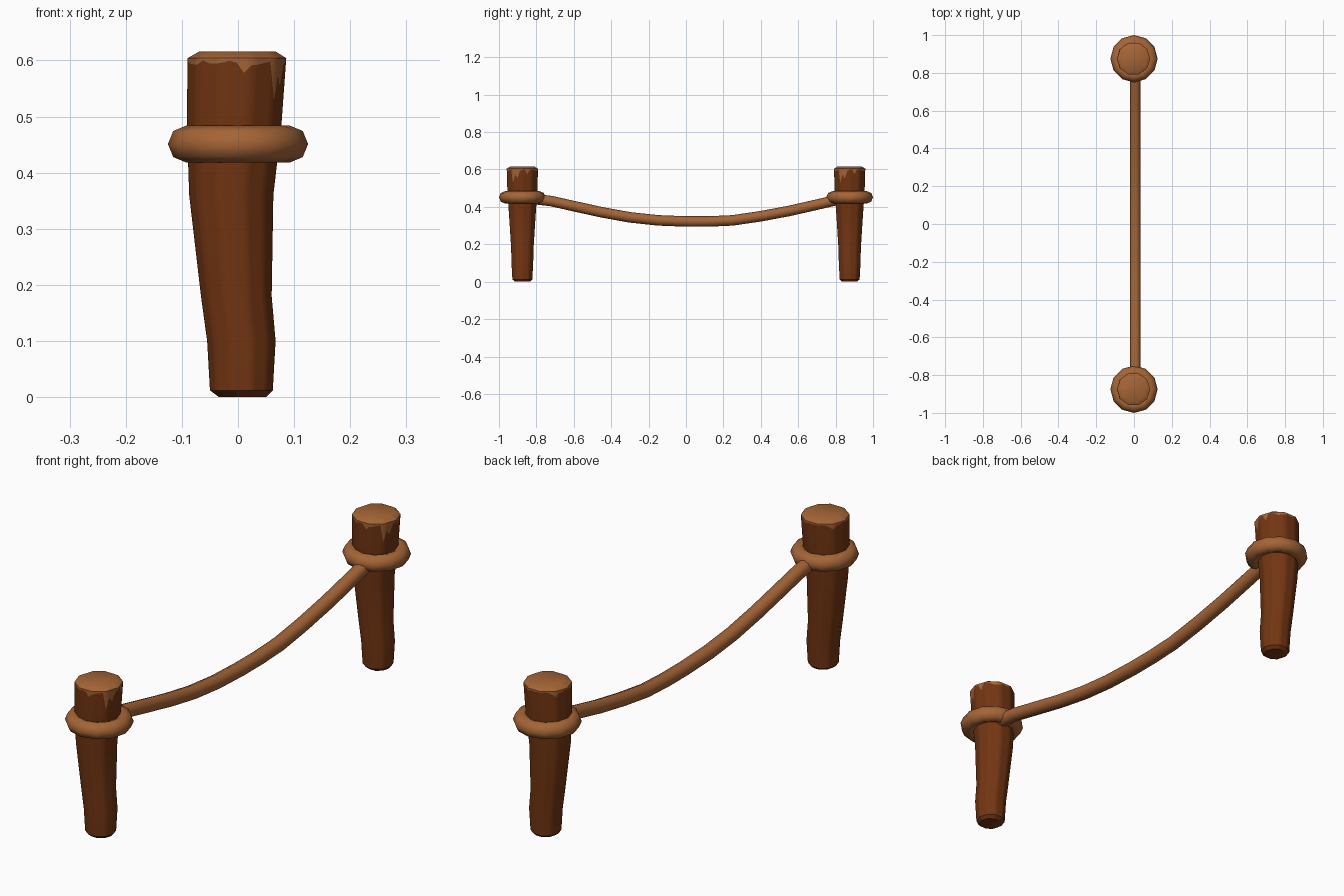
import bpy, bmesh, math, random
from mathutils import Vector

if "Cube" in bpy.data.objects:
    bpy.data.objects.remove(bpy.data.objects["Cube"])

random.seed(4)


def material(name, rgb):
    m = bpy.data.materials.new(name)
    m.diffuse_color = (*rgb, 1)
    m.use_nodes = True
    m.node_tree.nodes["Principled BSDF"].inputs["Base Color"].default_value = m.diffuse_color
    return m


BARK = material("dark bark", (0.17, 0.036, 0.006))
ROPE = material("tan rope and cut wood", (0.376, 0.13, 0.036))


def make_object(name, bm, mats, angle):
    bmesh.ops.recalc_face_normals(bm, faces=bm.faces)
    me = bpy.data.meshes.new(name)
    bm.to_mesh(me)
    bm.free()
    ob = bpy.data.objects.new(name, me)
    bpy.context.collection.objects.link(ob)
    for m in mats:
        me.materials.append(m)
    bpy.ops.object.select_all(action='DESELECT')
    ob.select_set(True)
    bpy.context.view_layer.objects.active = ob
    bpy.ops.object.shade_smooth_by_angle(angle=math.radians(angle))
    return ob


def bridge(bm, a, b, mat=0):
    n = len(a)
    for i in range(n):
        j = (i + 1) % n
        bm.faces.new((a[i], a[j], b[j], b[i])).material_index = mat


# Post: ten flat sides, each split in four so the paint edge can drip
SIDES, SPLIT = 10, 4
COLS = SIDES * SPLIT
# (height, centre x, half width)
PROFILE = [(0.0, 0.008, 0.042), (0.012, 0.006, 0.056), (0.10, 0.006, 0.061),
           (0.18, -0.003, 0.063), (0.36, -0.012, 0.075), (0.48, -0.007, 0.084),
           (0.604, -0.002, 0.088), (0.616, -0.001, 0.068)]
DRIPS = {36: 0.075, 37: 0.03, 31: 0.025, 38: 0.05, 2: 0.03, 16: 0.02}
EDGE = [0.603 - DRIPS.get(i, random.uniform(0.002, 0.012)) for i in range(COLS)]


def side_point(i, cx, r):
    k, t = divmod(i, SPLIT)
    corner = [Vector((math.cos(a), math.sin(a), 0)) * r
              for a in (math.tau * k / SIDES, math.tau * (k + 1) / SIDES)]
    return corner[0].lerp(corner[1], t / SPLIT) + Vector((cx, 0, 0))


def ring_at(bm, y, level):
    z, cx, r = level
    return [bm.verts.new(side_point(i, cx, r) + Vector((0, y, z))) for i in range(COLS)]


def post(name, y):
    bm = bmesh.new()
    rings = [ring_at(bm, y, p) for p in PROFILE]
    # jagged line between bark and cut wood
    (z0, c0, r0), (z1, c1, r1) = PROFILE[5], PROFILE[6]
    jag = []
    for i, z in enumerate(EDGE):
        t = (z - z0) / (z1 - z0)
        p = side_point(i, c0 + (c1 - c0) * t, r0 + (r1 - r0) * t)
        jag.append(bm.verts.new(p + Vector((0, y, z))))
    rings.insert(6, jag)
    for k in range(len(rings) - 1):
        bridge(bm, rings[k], rings[k + 1], 1 if k >= 6 else 0)
    bm.faces.new(rings[0])
    bm.faces.new(rings[-1]).material_index = 1
    make_object(name, bm, (BARK, ROPE), 40)


# Rope loop around a post
def rope_loop(name, y, major=0.092, minor=0.033, n=12, m=8):
    bm = bmesh.new()
    rings = []
    for i in range(n):
        a = math.tau * i / n
        ring = []
        for j in range(m):
            b = math.tau * j / m
            r = major + minor * math.cos(b)
            ring.append(bm.verts.new((r * math.cos(a), y + r * math.sin(a),
                                      0.451 + minor * math.sin(b))))
        rings.append(ring)
    for i in range(n):
        bridge(bm, rings[i], rings[(i + 1) % n])
    make_object(name, bm, (ROPE,), 80)


# Sagging rope swept along a path of (y, z) points
def hanging_rope(name, path, radius=0.028, m=8):
    bm = bmesh.new()
    rings = []
    for i, (y, z) in enumerate(path):
        p, q = path[max(i - 1, 0)], path[min(i + 1, len(path) - 1)]
        d = Vector((q[0] - p[0], q[1] - p[1])).normalized()
        ring = []
        for j in range(m):
            a = math.tau * j / m
            u = radius * math.sin(a)
            ring.append(bm.verts.new((0.007 + radius * math.cos(a),
                                      y - d.y * u, z + d.x * u)))
        rings.append(ring)
    for a, b in zip(rings, rings[1:]):
        bridge(bm, a, b)
    bm.faces.new(rings[0])
    bm.faces.new(rings[-1])
    make_object(name, bm, (ROPE,), 60)


for label, y in (("front", -0.875), ("back", 0.875)):
    post(label + "_post", y)
    rope_loop(label + "_rope_loop", y)

hanging_rope("hanging_rope", [
    (-0.82, 0.443), (-0.72, 0.431), (-0.60, 0.404), (-0.45, 0.371), (-0.30, 0.344),
    (-0.15, 0.328), (0.0, 0.322), (0.12, 0.322), (0.25, 0.328), (0.40, 0.350),
    (0.55, 0.378), (0.70, 0.412), (0.82, 0.440)])
